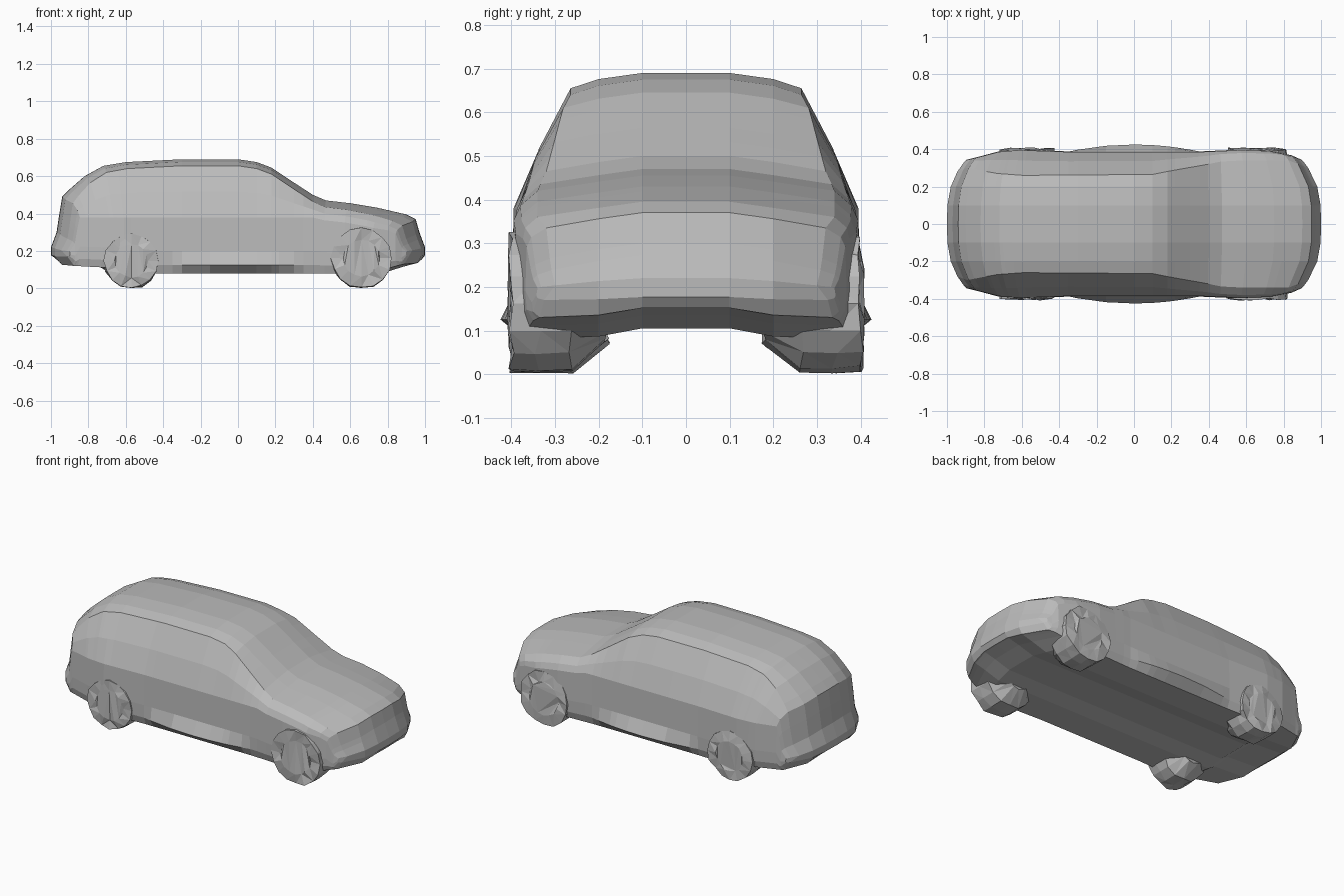
import bpy, bmesh, math, random

random.seed(4)
if "Cube" in bpy.data.objects:
    bpy.data.objects.remove(bpy.data.objects["Cube"], do_unlink=True)

GREY = (0.5, 0.5, 0.5, 1)
paint = bpy.data.materials.new("plain_grey")
paint.use_nodes = True
paint.diffuse_color = GREY
paint.node_tree.nodes["Principled BSDF"].inputs["Base Color"].default_value = GREY

# Long profiles of the body, as (x, value) keys
TOP = [(-1, .22), (-.97, .3), (-.955, .4), (-.94, .49), (-.9, .53), (-.82, .6),
       (-.72, .655), (-.6, .675), (-.3, .69), (0, .69), (.1, .675), (.18, .645),
       (.3, .565), (.4, .5), (.47, .47), (.6, .455), (.75, .43), (.9, .395),
       (.95, .37), (.97, .3), (1, .22)]
BOTTOM = [(-1, .17), (-.96, .12), (-.75, .11), (-.7, .08), (.8, .08), (.9, .11),
          (.98, .13), (1, .17)]
WIDTH = [(-1, .34), (-.8, .385), (-.65, .395), (-.35, .385), (.35, .385),
         (.6, .395), (.8, .39), (.95, .365), (1, .34)]
EDGE = [(-1, .28), (-.95, .3), (-.75, .27), (-.6, .26), (.1, .265), (.2, .285),
        (.4, .32), (.5, .34), (.9, .34), (1, .3)]


def at(keys, x):
    """Value of a profile at x."""
    for (x0, v0), (x1, v1) in zip(keys, keys[1:]):
        if x <= x1:
            return v0 + (v1 - v0) * (x - x0) / (x1 - x0)
    return keys[-1][1]


def make_object(name, bm):
    mesh = bpy.data.meshes.new(name)
    bm.to_mesh(mesh)
    bm.free()
    mesh.materials.append(paint)
    obj = bpy.data.objects.new(name, mesh)
    bpy.context.collection.objects.link(obj)
    return obj


def section(x):
    """Half of the body's outline at x, from the floor centre to the roof centre."""
    top, low, wide, edge = (at(k, x) for k in (TOP, BOTTOM, WIDTH, EDGE))
    drop = min(.035, (top - low) / 3)
    rim = top - drop
    belt = min(.38, low + .8 * (rim - low))
    height = belt - low
    sill = .04 * max(0, 1 - (x / .36) ** 2)
    arch = min(.025, height / 4)
    points = [(0, low + arch), (.1, low + arch), (.2, low + arch / 4), (wide - .015, low),
              (wide + sill, low + .15 * height), (wide + .003, low + .4 * height),
              (wide, belt), ((wide + edge) / 2 + .012, (belt + rim) / 2),
              (edge, rim), (.2, top - .4 * drop), (.1, top), (0, top)]
    # Round the nose and tail in plan
    pull = max(0, (abs(x) - .3) / .7) ** 2
    return [(x - math.copysign(.1 * pull * (y / .34) ** 3, x), y, z) for y, z in points]


# Body shell: lofted half, mirrored
bm = bmesh.new()
stations = sorted({x for keys in (TOP, BOTTOM, WIDTH) for x, _ in keys} | {-.15, .22})
rings = [[bm.verts.new(p) for p in section(x)] for x in stations]
last = len(rings[0]) - 1
for a, b in zip(rings, rings[1:]):
    for j in range(last):
        bm.faces.new((a[j], a[j + 1], b[j + 1], b[j]))
for ring, step in ((rings[-1], 1), (rings[0], -1)):
    for i in range(3):
        bm.faces.new((ring[i], ring[i + 1], ring[last - i - 1], ring[last - i])[::step])
    bm.faces.new(ring[3:last - 2][::step])
body = make_object("car_body", bm)
mirror = body.modifiers.new("Mirror", "MIRROR")
mirror.use_axis = (False, True, False)


# Wheels: rough low-poly lumps sunk in the body
def wheel(name, x, side, radius):
    bm = bmesh.new()
    sides = 16
    loops = []
    for y, scale in ((.18, .55), (.265, .98), (.34, 1), (.4, .98), (.402, .6)):
        loop = []
        for k in range(sides):
            a = math.tau * k / sides
            r = radius * scale * random.uniform(.95, 1.02)
            z = max(.002, radius - .003 + r * math.sin(a))
            loop.append(bm.verts.new((x + r * math.cos(a), side * (y + random.uniform(-.008, .008)), z)))
        loops.append(loop)
    for a, b in zip(loops, loops[1:]):
        for k in range(sides):
            n = (k + 1) % sides
            bm.faces.new((a[k], a[n], b[n], b[k]))
    bm.faces.new(loops[0])
    bm.faces.new(loops[-1])
    bmesh.ops.triangulate(bm, faces=bm.faces[:])
    bmesh.ops.recalc_face_normals(bm, faces=bm.faces[:])
    make_object(name, bm)


for side, label in ((1, "far"), (-1, "near")):
    wheel("nose_wheel_" + label, .66, side, .165)
    wheel("tail_wheel_" + label, -.57, side, .15)
